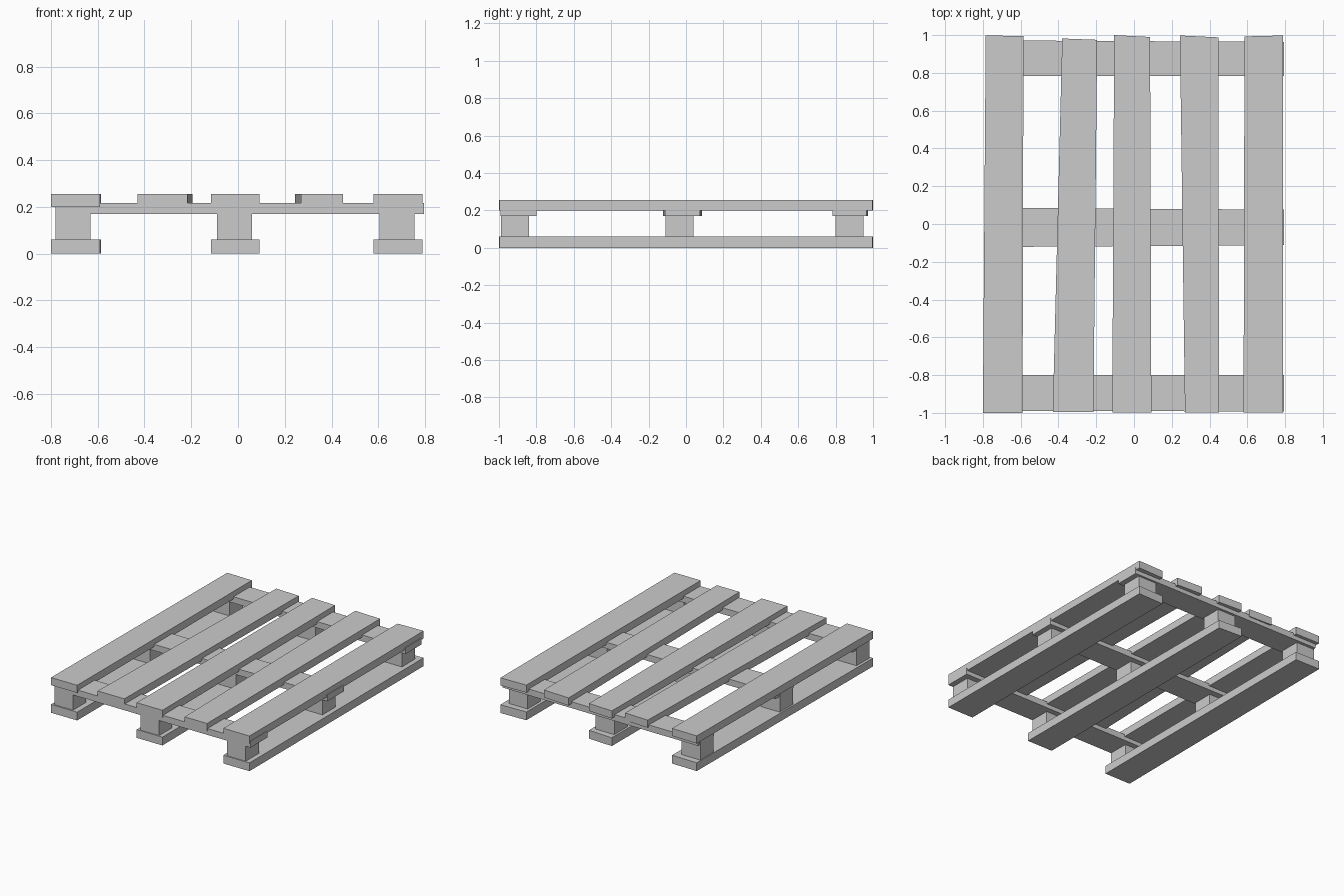
import bpy
import bmesh

if "Cube" in bpy.data.objects:
    bpy.data.objects.remove(bpy.data.objects["Cube"])


def plank(name, corners, z0, z1):
    """Flat prism from four plan corners, anticlockwise from front left."""
    bm = bmesh.new()
    base = bm.faces.new([bm.verts.new((x, y, z0)) for x, y in corners])
    top = bmesh.ops.extrude_face_region(bm, geom=[base])["geom"]
    for v in top:
        if isinstance(v, bmesh.types.BMVert):
            v.co.z = z1
    bmesh.ops.recalc_face_normals(bm, faces=bm.faces)
    mesh = bpy.data.meshes.new(name)
    bm.to_mesh(mesh)
    bm.free()
    obj = bpy.data.objects.new(name, mesh)
    bpy.context.collection.objects.link(obj)
    return obj


# Slightly crooked lengthwise boards
boards = {
    "left": [(-.80, -1), (-.59, -1), (-.585, .995), (-.785, .998)],
    "mid_left": [(-.43, -.995), (-.215, -.995), (-.195, .975), (-.38, .982)],
    "centre": [(-.115, -.997), (.092, -.997), (.085, .99), (-.105, 1)],
    "mid_right": [(.27, -.997), (.45, -.997), (.447, .988), (.243, .998)],
    "right": [(.58, -.997), (.79, -.997), (.79, .998), (.585, .993)],
}

# Top deck, and matching bottom runners under three of the boards
for side, corners in boards.items():
    plank(f"deck_board_{side}", corners, .20, .255)
    if not side.startswith("mid"):
        plank(f"bottom_runner_{side}", corners, 0, .06)

# Cross boards, let into the underside of the deck
cross_boards = {
    "front": [(-.775, -.99), (.795, -.992), (.795, -.80), (-.775, -.80)],
    "middle": [(-.775, -.122), (.795, -.112), (.795, .076), (-.775, .086)],
    "back": [(-.775, .785), (.795, .783), (.795, .964), (-.775, .972)],
}
for place, corners in cross_boards.items():
    plank(f"cross_board_{place}", corners, .17, .216)

# Nine spacer blocks
for row, y in (("front", -.99), ("middle", -.11), ("back", .80)):
    for side, x in (("left", -.78), ("centre", -.09), ("right", .605)):
        plank(f"block_{row}_{side}",
              [(x, y), (x + .15, y), (x + .15, y + .15), (x, y + .15)],
              .055, .20)
